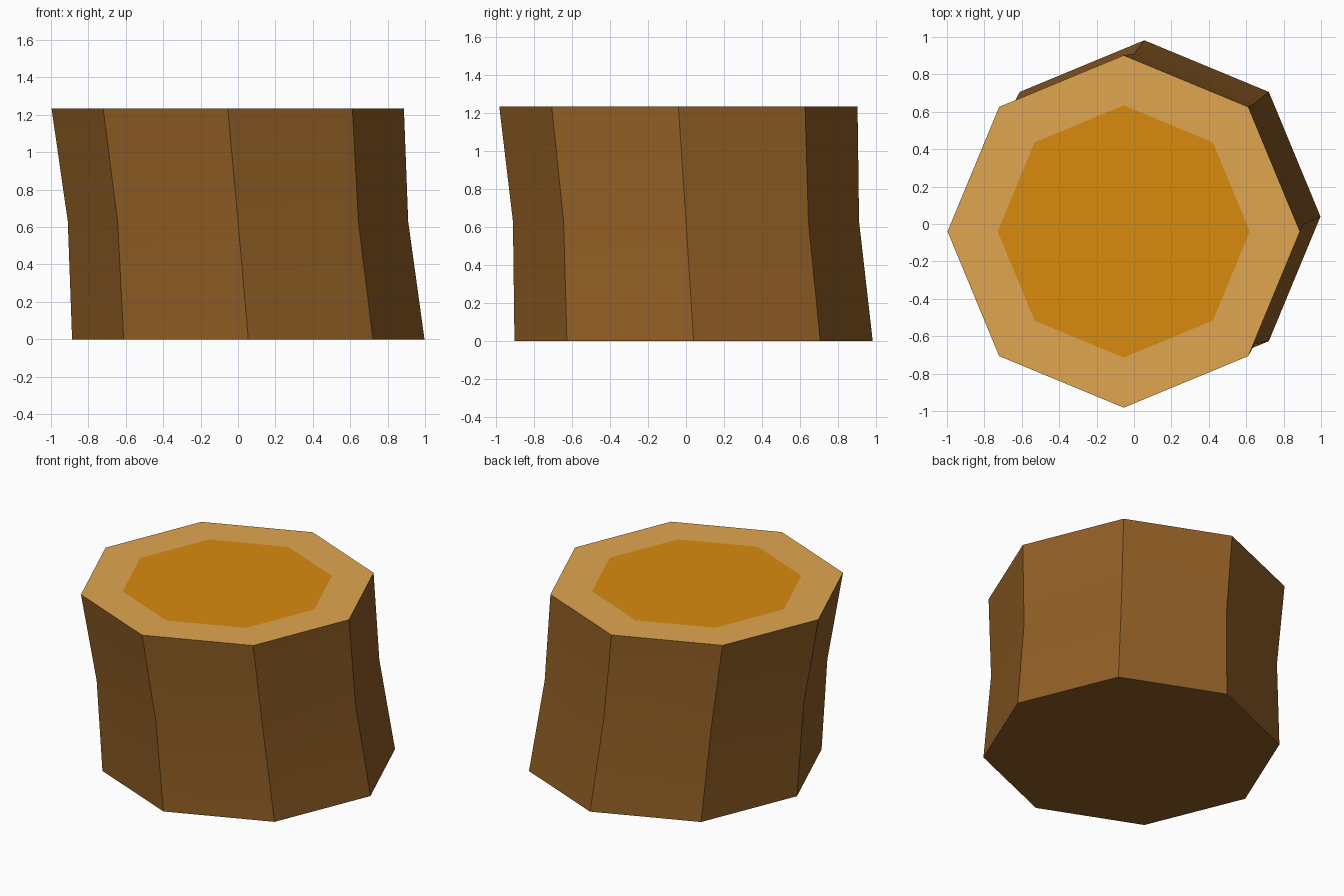
import bpy, bmesh
from math import cos, sin, tau, radians

cube = bpy.data.objects.get("Cube")
if cube:
    bpy.data.objects.remove(cube)

SIDES = 8
HEIGHT = 1.235


def make_material(name, rgb):
    """Flat material from an sRGB colour in 0-255."""
    lin = [((c / 255 + 0.055) / 1.055) ** 2.4 for c in rgb]
    mat = bpy.data.materials.new(name)
    mat.use_nodes = True
    mat.diffuse_color = (*lin, 1)
    bsdf = mat.node_tree.nodes["Principled BSDF"]
    bsdf.inputs["Base Color"].default_value = (*lin, 1)
    bsdf.inputs["Roughness"].default_value = 0.9
    return mat


bark = make_material("brown bark", (144, 94, 37))
rim = make_material("pale wood", (224, 166, 80))
core = make_material("orange heartwood", (216, 139, 16))

bm = bmesh.new()


def ring(cx, cy, z, radius):
    """Octagon with its corners on the axes."""
    return [bm.verts.new((cx + radius * cos(tau * i / SIDES),
                          cy + radius * sin(tau * i / SIDES), z))
            for i in range(SIDES)]


def bridge(lower, upper, slot):
    for i in range(SIDES):
        j = (i + 1) % SIDES
        face = bm.faces.new((lower[i], lower[j], upper[j], upper[i]))
        face.material_index = slot


# Leaning trunk, slightly narrower at the waist
base = ring(0.055, 0.04, 0, 0.942)
waist = ring(0, 0, 0.63, 0.91)
top = ring(-0.055, -0.04, HEIGHT, 0.942)
heart = ring(-0.055, -0.04, HEIGHT, 0.674)
bridge(base, waist, 0)
bridge(waist, top, 0)
bm.faces.new(base[::-1]).material_index = 0

# Cut surface: pale rim around the heartwood
bridge(top, heart, 1)
bm.faces.new(heart).material_index = 2

mesh = bpy.data.meshes.new("log_stump")
bm.to_mesh(mesh)
bm.free()
for mat in (bark, rim, core):
    mesh.materials.append(mat)
stump = bpy.data.objects.new("log_stump", mesh)
bpy.context.collection.objects.link(stump)

# Smooth along the trunk, sharp between its sides
bpy.ops.object.select_all(action="DESELECT")
stump.select_set(True)
bpy.context.view_layer.objects.active = stump
bpy.ops.object.shade_smooth_by_angle(angle=radians(30))
